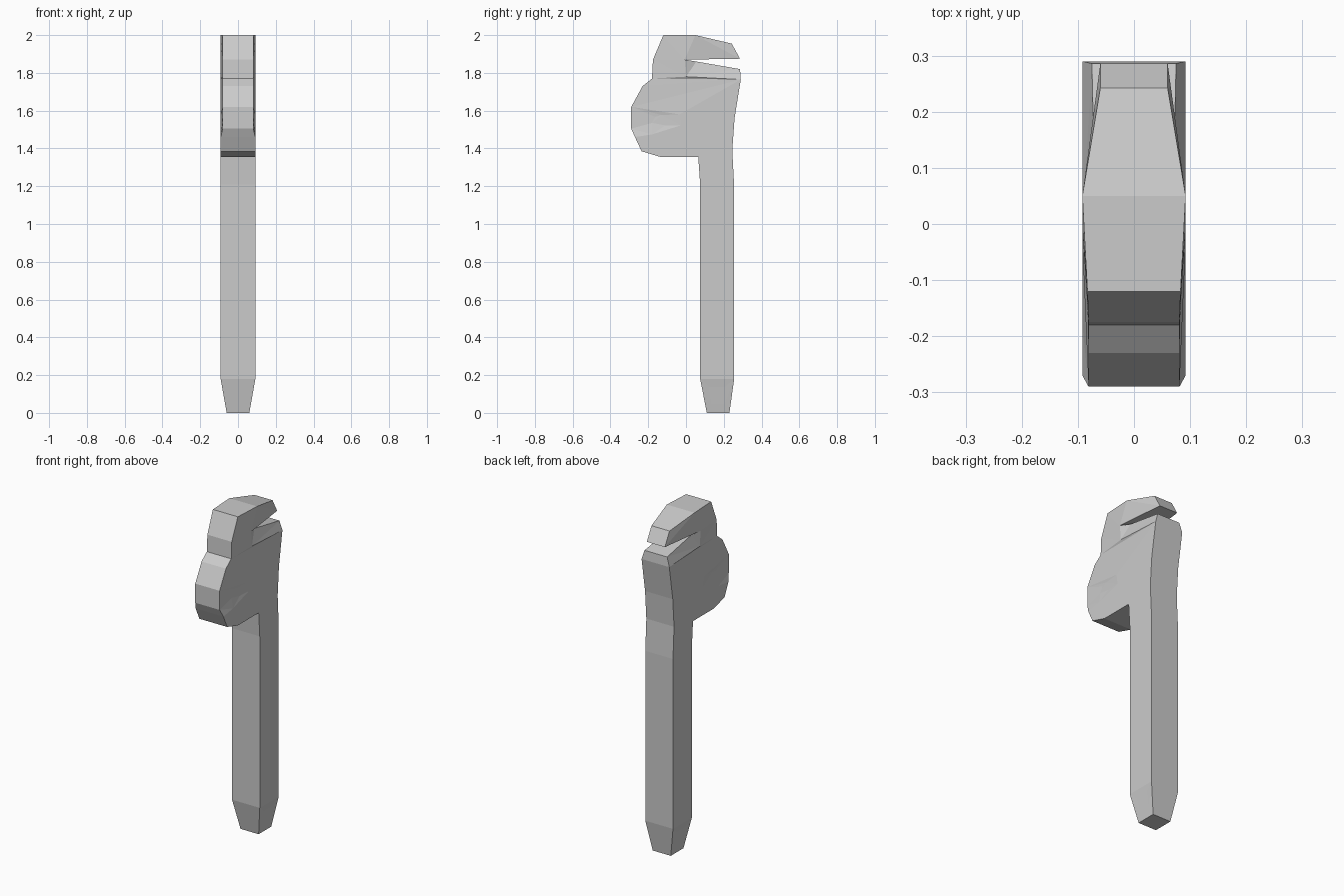
import bpy, bmesh

if "Cube" in bpy.data.objects:
    bpy.data.objects.remove(bpy.data.objects["Cube"], do_unlink=True)

FULL, SLIM, TIP = 0.092, 0.081, 0.06   # half widths of body, head front, tapered ends

steel = bpy.data.materials.new("grey steel")
steel.use_nodes = True
grey = (0.6, 0.6, 0.6, 1)
steel.diffuse_color = grey
steel.node_tree.nodes["Principled BSDF"].inputs["Base Color"].default_value = grey

# Side outline of handle, lower jaw, upper jaw and head: y, z, half width
outline = [
    (0.11, 0, TIP), (0.23, 0, TIP), (0.255, 0.18, FULL), (0.255, 1.2, FULL),
    (0.245, 1.39, FULL), (0.257, 1.56, FULL), (0.29, 1.765, FULL), (0.286, 1.82, 0.075),
    (0.055, 1.86, 0.07), (0, 1.78, FULL), (-0.007, 1.87, FULL), (0.286, 1.875, TIP),
    (0.242, 1.955, TIP), (0.05, 2, FULL), (-0.12, 2, 0.083), (-0.175, 1.87, SLIM),
    (-0.18, 1.77, SLIM), (-0.23, 1.73, SLIM), (-0.29, 1.62, SLIM), (-0.29, 1.505, SLIM),
    (-0.27, 1.46, FULL), (-0.235, 1.385, FULL), (-0.135, 1.355, FULL),
    (0.065, 1.355, FULL), (0.075, 1.21, FULL), (0.075, 0.18, FULL)]
# Opening around the adjusting screw
screw_opening = [
    (-0.165, 1.457, FULL), (0.04, 1.463, FULL), (0.04, 1.565, FULL), (-0.035, 1.58, FULL),
    (-0.027, 1.522, FULL), (-0.11, 1.522, 0.087), (-0.13, 1.577, 0.085),
    (-0.163, 1.567, 0.083), (-0.18, 1.535, 0.083), (-0.178, 1.475, FULL)]
# Hanging hole in the handle end
hanging_hole = [(0.135, 0.045, 0.068), (0.203, 0.045, 0.068),
                (0.207, 0.138, 0.084), (0.122, 0.138, 0.084)]

bm = bmesh.new()


def add_loop(points):
    verts = [bm.verts.new((w, y, z)) for y, z, w in points]
    for a, b in zip(verts, verts[1:] + verts[:1]):
        bm.edges.new((a, b))
    return verts


body = add_loop(outline)
screw = add_loop(screw_opening)
add_loop(hanging_hole)

# Crease lines where the side bevels begin
for a, b in ((body[9], body[6]), (body[10], body[13]), (body[19], screw[8]),
             (body[20], screw[9]), (body[2], body[25])):
    bm.edges.new((a, b))

# Fill one side, mirror it across and wall in the rim
bmesh.ops.triangle_fill(bm, edges=bm.edges[:], normal=(1, 0, 0), use_beauty=False)
new = bmesh.ops.extrude_face_region(bm, geom=bm.faces[:], use_keep_orig=True)
for item in new["geom"]:
    if isinstance(item, bmesh.types.BMVert):
        item.co.x *= -1
bmesh.ops.recalc_face_normals(bm, faces=bm.faces[:])

mesh = bpy.data.meshes.new("wrench_body")
bm.to_mesh(mesh)
bm.free()
mesh.materials.append(steel)
wrench = bpy.data.objects.new("wrench_body", mesh)
bpy.context.collection.objects.link(wrench)
